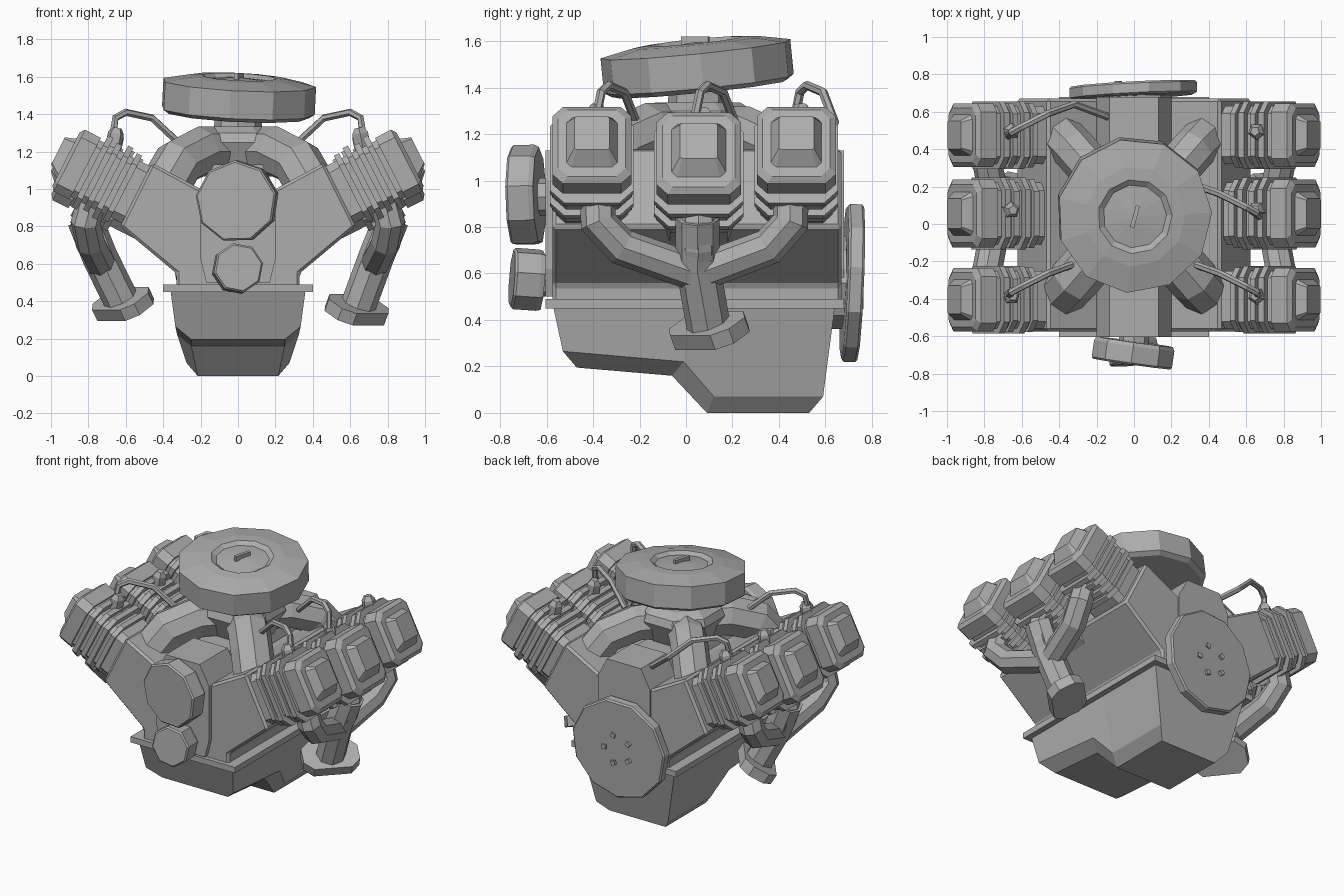
import bpy, bmesh
from math import sin, cos, pi, radians
from mathutils import Vector, Matrix

cube = bpy.data.objects.get("Cube")
if cube:
    bpy.data.objects.remove(cube)

metal = bpy.data.materials.new("grey metal")
GREY = (0.42, 0.42, 0.42, 1)
metal.diffuse_color = GREY
metal.use_nodes = True
metal.node_tree.nodes["Principled BSDF"].inputs["Base Color"].default_value = GREY

MID = 0.05            # centre of the engine along y
ROWS = (-0.405, 0.055, 0.475)


def loft(name, rings, matrix=None):
    """Skin a list of matching point rings and cap both ends."""
    bm = bmesh.new()
    loops = [[bm.verts.new(p) for p in ring] for ring in rings]
    n = len(loops[0])
    for a, b in zip(loops, loops[1:]):
        for i in range(n):
            j = (i + 1) % n
            bm.faces.new((a[i], a[j], b[j], b[i]))
    bm.faces.new(loops[0])
    bm.faces.new(loops[-1])
    bmesh.ops.recalc_face_normals(bm, faces=bm.faces)
    if matrix:
        bm.transform(matrix)
        if matrix.determinant() < 0:
            bmesh.ops.reverse_faces(bm, faces=bm.faces)
    mesh = bpy.data.meshes.new(name)
    bm.to_mesh(mesh)
    bm.free()
    mesh.materials.append(metal)
    obj = bpy.data.objects.new(name, mesh)
    bpy.context.collection.objects.link(obj)
    return obj


def lathe(name, profile, sides, centre, axis=(0, 0, 1), turn=0):
    """Faceted turned part; profile holds (radius, distance along axis)."""
    rings = [[(r * cos(turn + 2 * pi * i / sides), r * sin(turn + 2 * pi * i / sides), h)
              for i in range(sides)] for r, h in profile]
    spin = Vector(axis).to_track_quat('Z', 'Y').to_matrix().to_4x4()
    return loft(name, rings, Matrix.Translation(centre) @ spin)


def block_ring(u, hy, hv, c, lift=0):
    """Rectangle with cut corners, at distance u along an axis."""
    corners = [(hy, hv - c), (hy - c, hv), (c - hy, hv), (-hy, hv - c),
               (-hy, c - hv), (c - hy, -hv), (hy - c, -hv), (hy, c - hv)]
    return [(u, y, v + lift) for y, v in corners]


def box(name, size, matrix):
    x, y, z = (s / 2 for s in size)
    return loft(name, [[(-x, -y, h), (x, -y, h), (x, y, h), (-x, y, h)] for h in (-z, z)], matrix)


def pipe(name, points, radius, res=2):
    curve = bpy.data.curves.new(name, 'CURVE')
    curve.dimensions = '3D'
    curve.bevel_depth = radius
    curve.bevel_resolution = res
    curve.use_fill_caps = True
    spline = curve.splines.new('POLY')
    spline.points.add(len(points) - 1)
    for p, co in zip(spline.points, points):
        p.co = (*co, 1)
    spline.use_smooth = False
    curve.materials.append(metal)
    obj = bpy.data.objects.new(name, curve)
    bpy.context.collection.objects.link(obj)
    return obj


def extrude_y(name, half, y0, y1):
    """Mirror a half outline in x and extrude it along y."""
    outline = half + [(-x, z) for x, z in reversed(half)]
    return loft(name, [[(x, y, z) for x, z in outline] for y in (y0, y1)])


# V-shaped engine block, with softened edges
block = extrude_y("engine_block", [(0.33, 0.47), (0.33, 0.55), (0.63, 0.8),
                                   (0.46, 1.14), (0.2, 1.0)], -0.575, 0.67)
bevel = block.modifiers.new("edge", 'BEVEL')
bevel.width = 0.015
bevel.segments = 1

# Front and rear covers and the ridge between them
COVER = [(0.17, 0.5), (0.2, 0.62), (0.2, 1.0), (0.13, 1.13)]
extrude_y("timing_cover", COVER, -0.605, -0.3)
extrude_y("rear_cover", COVER, 0.4, 0.68)
extrude_y("valley_ridge", [(0.18, 0.95), (0.13, 1.1)], -0.32, 0.42)

# Oil pan: flange and stepped sump
extrude_y("pan_flange", [(0.4, 0.45), (0.4, 0.49)], -0.605, 0.68)
SUMP = [(-0.57, -0.53, 0.265, 0.335, -0.47, 0.25, 0.195), (0, -0.01, 0.22, 0.325, -0.06, 0.25, 0.16),
        (0.12, 0.12, 0.07, 0.275, 0.09, 0.215, 0), (0.64, 0.59, 0.07, 0.275, 0.53, 0.215, 0)]
sections = []
for yt, ym, zm, wm, yb, wb, zb in SUMP:
    half = [(0.36, yt, 0.45), (wm, ym, zm), (wb, yb, zb)]
    sections.append(half + [(-x, y, z) for x, y, z in reversed(half)])
loft("oil_pan", sections)

# Pulleys at the front
lathe("upper_pulley", [(0.21, 0), (0.22, 0.02), (0.22, 0.11), (0.21, 0.12)], 9,
      (0.005, -0.63, 0.935), (-0.14, -1, -0.02), 0.2)
lathe("upper_pulley_shaft", [(0.08, 0), (0.08, 0.1)], 8, (0, -0.58, 0.93), (0, -1, 0))
lathe("lower_pulley", [(0.13, 0), (0.135, 0.02), (0.135, 0.12), (0.125, 0.13)], 8,
      (-0.01, -0.62, 0.57), (0.1, -1, 0.07), 0.2)
lathe("lower_pulley_shaft", [(0.07, 0), (0.07, 0.1)], 8, (0, -0.56, 0.57), (0, -1, 0))

# Flywheel with a ring of bolts
AXLE = Vector((0, 0.68, 0.565))
back = Vector((-0.05, 1, -0.04)).normalized()
lathe("flywheel", [(0.33, 0), (0.345, 0.01), (0.345, 0.06), (0.335, 0.07)], 11, AXLE, back, 0.1)
lathe("flywheel_hub", [(0.2, 0), (0.2, 0.08)], 8, (0, 0.61, 0.56), (0, 1, 0))
for i in range(5):
    a = 2 * pi * i / 5
    spot = AXLE + back * 0.07 + Vector((0.1 * cos(a), 0, 0.1 * sin(a)))
    box("flywheel_bolt", (0.03, 0.03, 0.03), Matrix.Translation(spot) @ Matrix.Rotation(a, 4, 'Y'))

# Cylinders, plugs and exhausts, both sides
TILT = radians(27)
for s, side in ((1, "left"), (-1, "right")):
    for row, y in enumerate(ROWS):
        drop, grow = (0.035, 1.07) if row == 1 else (0, 1)
        frame = (Matrix.Diagonal((s, 1, 1, 1)) @ Matrix.Translation((0.545, y, 0.97 - drop))
                 @ Matrix.Rotation(-TILT, 4, 'Y') @ Matrix.Diagonal((1, grow, grow, 1)))
        loft(side + "_cylinder", [block_ring(u, 0.155, 0.17, 0.04) for u in (-0.1, 0.33)], frame)
        for i in range(4):
            u = 0.065 + 0.06 * i
            hy, hv = (0.18, 0.215) if i % 2 else (0.172, 0.2)
            loft(side + "_cooling_fin",
                 [block_ring(u + d, hy, hv, 0.06) for d in (0, 0.032)], frame)
        loft(side + "_cylinder_head", [block_ring(0.305, 0.17, 0.185, 0.045),
                                       block_ring(0.4, 0.17, 0.185, 0.045),
                                       block_ring(0.42, 0.145, 0.16, 0.04)], frame)
        loft(side + "_rocker_cover", [block_ring(0.41, 0.115, 0.125, 0.025),
                                      block_ring(0.478, 0.075, 0.08, 0.008, 0.02)], frame)
        # Spark plug
        lathe(side + "_spark_plug", [(0.045, 0), (0.045, 0.09), (0.025, 0.12)], 5,
              (s * 0.67, y + 0.02, 1.21 - drop / 2), (s * -0.2, 0, 1))
        # Exhaust stub bending into the collector
        e = y + (MID - y) * 0.06
        joint = MID + (y - MID) * 0.72
        pipe(side + "_exhaust_runner", [(s * 0.77, e, 0.98), (s * 0.815, e, 0.82),
                                        (s * 0.79, joint, 0.715), (s * 0.73, MID, 0.6)], 0.08)
    # Outlet pipe with an oblong flange
    knee = Vector((s * 0.74, MID, 0.64))
    end = Vector((0.635, 0.1, 0.355) if s > 0 else (-0.615, 0.1, 0.385))
    pipe(side + "_exhaust_outlet", [(s * 0.82, MID, 0.84), knee, end], 0.095)
    out = ((end - knee).normalized() + Vector((0, 0.17, 0))).normalized()
    loft(side + "_exhaust_flange", [block_ring(u, 0.18, 0.115, 0.06) for u in (-0.035, 0.035)],
         Matrix.Translation(end) @ out.to_track_quat('X', 'Z').to_matrix().to_4x4())
    # Intake arms
    for t, place, thick in ((1, "rear", 0.12), (-1, "front", 0.135)):
        pipe(f"{side}_{place}_intake_arm",
             [(0, MID, 1.2), (s * 0.2, MID + t * 0.21, 1.2),
              (s * 0.32, MID + t * 0.35, 1.14), (s * 0.4, MID + t * 0.43, 1.0)], thick)

# Plug wires
for s, y in ((1, -0.385), (1, 0.04), (-1, -0.385), (-1, 0.47)):
    path = [(s * 0.67, y, 1.28), (s * 0.655, y + 0.02, 1.38), (s * 0.6, y + 0.05, 1.41),
            (s * 0.46, y + 0.12, 1.38), (s * 0.32, y + 0.17, 1.25)]
    if y > 0.4:
        path.append((s * 0.13, y + 0.1, 1.1))
    pipe("plug_wire", path, 0.02, 1)

# Intake plenum and carburettor neck
lathe("intake_plenum", [(0.2, 1.08), (0.28, 1.25), (0.26, 1.3), (0.2, 1.335)], 8,
      (0, MID, 0), turn=pi / 8)
lathe("carburettor_neck", [(0.13, 1.3), (0.12, 1.46)], 8, (0, MID, 0))

# Tilted air cleaner with a dished lid and wing nut
LID, up = Vector((0, MID, 1.495)), Vector((0.05, -0.1, 1))
lathe("air_cleaner", [(0.385, -0.1), (0.415, -0.08), (0.415, 0.07), (0.27, 0.1),
                      (0.2, 0.105), (0.17, 0.085), (0.02, 0.1)], 11, LID, up, 0.15)
nut = Matrix.Translation(LID + up.normalized() * 0.105) @ Matrix.Rotation(radians(75), 4, 'Z')
box("wing_nut", (0.12, 0.022, 0.04), nut)
